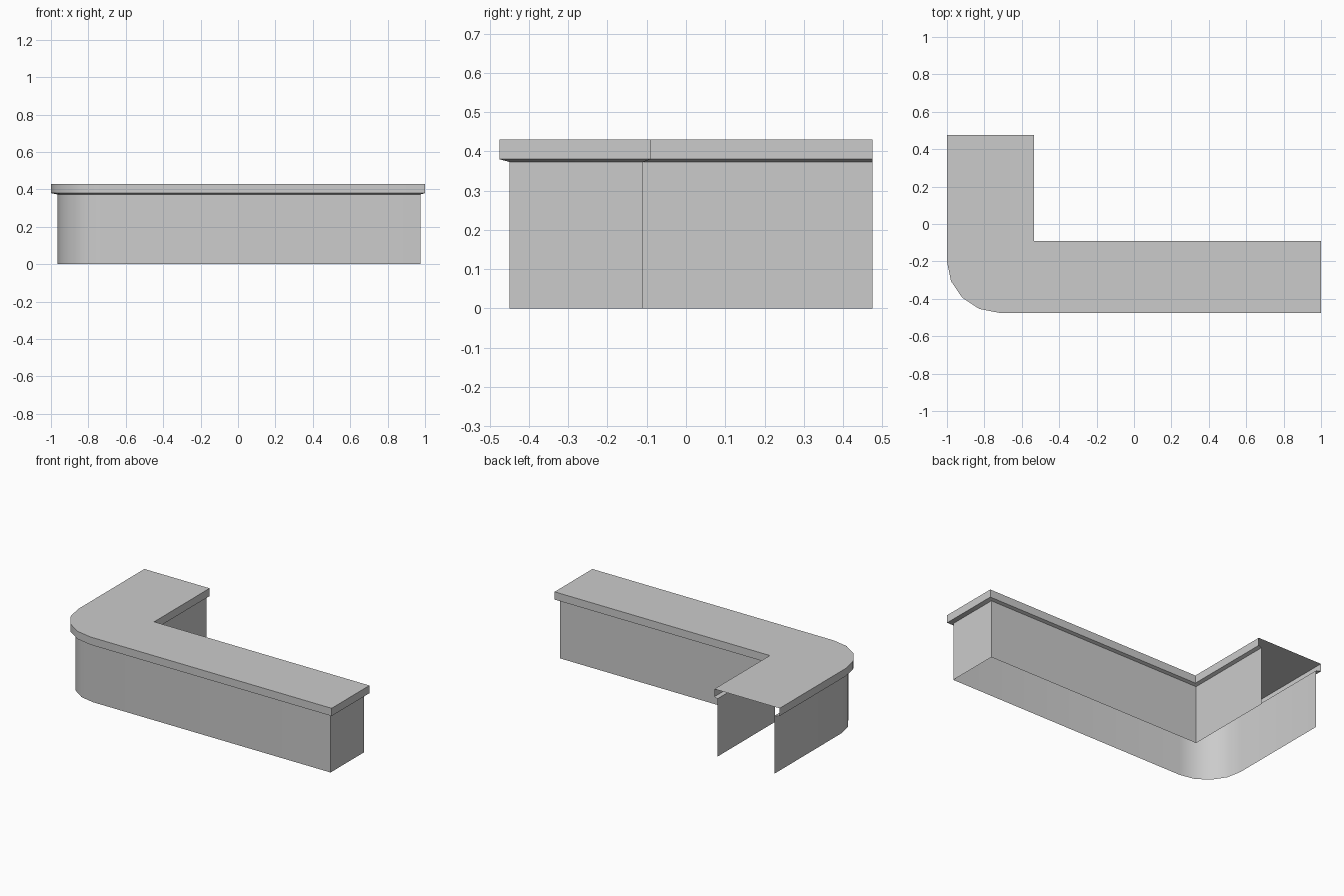
import bpy, bmesh
from math import sin, cos, pi

if "Cube" in bpy.data.objects:
    bpy.data.objects.remove(bpy.data.objects["Cube"])

Y_END = 0.475            # open end of the short leg
CX, CY = -0.72, -0.20    # centre of the rounded corner


def outline(left, front, right, inner_y, inner_x):
    """L-shaped open path, from the outer end of the short leg to its inner end."""
    pts = [(left, Y_END)]
    for i in range(5):
        a = i * pi / 8
        pts.append((CX - (CX - left) * cos(a), CY - (CY - front) * sin(a)))
    return pts + [(right, front), (right, inner_y), (inner_x, inner_y), (inner_x, Y_END)]


def shell(name, rings, cap=False):
    """Skin consecutive (outline, z) rings, optionally capping the first one."""
    bm = bmesh.new()
    loops = [[bm.verts.new((x, y, z)) for x, y in path] for path, z in rings]
    for hi, lo in zip(loops, loops[1:]):
        for i in range(len(hi) - 1):
            bm.faces.new((hi[i], lo[i], lo[i + 1], hi[i + 1]))
    if cap:
        bm.faces.new(loops[0])
    mesh = bpy.data.meshes.new(name)
    bm.to_mesh(mesh)
    bm.free()
    ob = bpy.data.objects.new(name, mesh)
    bpy.context.collection.objects.link(ob)
    bpy.ops.object.select_all(action='DESELECT')
    ob.select_set(True)
    bpy.context.view_layer.objects.active = ob
    bpy.ops.object.shade_smooth_by_angle(angle=pi / 6)
    return ob


edge = outline(-1.0, -0.475, 1.0, -0.09, -0.535)
wall = outline(-0.965, -0.45, 0.975, -0.11, -0.557)

# Worktop: flat slab face, vertical edge and sloping underside lip
shell("counter_top", [(edge, 0.43), (edge, 0.38), (wall, 0.373)], cap=True)

# Base panels, open underneath and at the end of the short leg
shell("counter_base", [(wall, 0.373), (wall, 0.0)])
